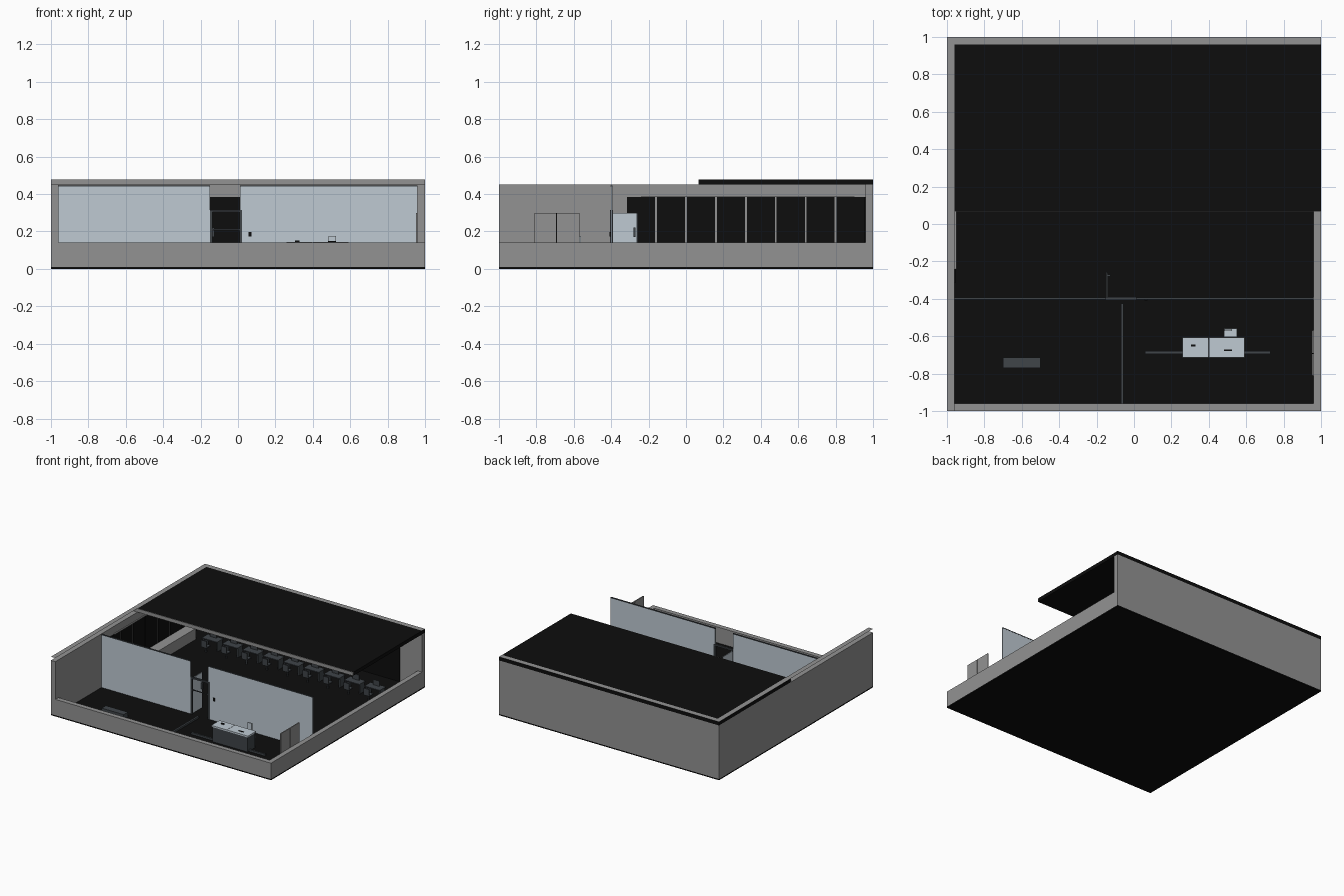
import bpy

if "Cube" in bpy.data.objects:
    bpy.data.objects.remove(bpy.data.objects["Cube"], do_unlink=True)


def material(name, r, g, b):
    m = bpy.data.materials.new(name)
    m.use_nodes = True
    m.diffuse_color = (r, g, b, 1)
    m.node_tree.nodes["Principled BSDF"].inputs["Base Color"].default_value = (r, g, b, 1)
    return m


GRAY = material("wall_gray", 0.29, 0.29, 0.29)
BLACK = material("black", 0.004, 0.004, 0.004)
PALE = material("pale_blue", 0.52, 0.59, 0.65)
SLATE = material("dark_slate", 0.05, 0.058, 0.066)


def box(name, x, y, z, mat):
    """Box spanning the given (low, high) ranges."""
    verts = [(a, b, c) for a in x for b in y for c in z]
    faces = [(0, 1, 3, 2), (4, 6, 7, 5), (0, 4, 5, 1), (2, 3, 7, 6), (0, 2, 6, 4), (1, 5, 7, 3)]
    mesh = bpy.data.meshes.new(name)
    mesh.from_pydata(verts, [], faces)
    mesh.materials.append(mat)
    ob = bpy.data.objects.new(name, mesh)
    bpy.context.collection.objects.link(ob)
    return ob


def sheet(name, x, y, z, mat):
    """Flat horizontal strip facing up."""
    mesh = bpy.data.meshes.new(name)
    mesh.from_pydata([(x[0], y[0], z), (x[1], y[0], z), (x[1], y[1], z), (x[0], y[1], z)],
                     [], [(0, 1, 2, 3)])
    mesh.materials.append(mat)
    ob = bpy.data.objects.new(name, mesh)
    bpy.context.collection.objects.link(ob)


FLOOR, LOW, TOP, ROOF = 0.01, 0.14, 0.45, 0.48
IN = 0.96

# Floor slab and outer walls
box("floor_slab", (-1, 1), (-1, 1), (0, FLOOR), BLACK)
box("left_wall", (-1, -IN), (-1, 1), (FLOOR, TOP), GRAY)
box("back_wall", (-IN, 1), (IN, 1), (FLOOR, TOP), GRAY)
box("front_low_wall", (-IN, 1), (-1, -IN), (FLOOR, LOW), GRAY)
box("side_low_wall", (IN, 1), (-IN, IN), (FLOOR, LOW), GRAY)

# Half roof with gray fascia and flat rim strips
box("roof", (-1, 1), (0.07, 1), (TOP, ROOF - 0.001), BLACK)
box("roof_fascia", (-1, 1), (0.066, 0.07), (TOP, ROOF - 0.001), GRAY)
sheet("rim_side", (-1, -IN), (-1, 1), ROOF, GRAY)
sheet("rim_back", (-IN, 1), (IN, 1), ROOF, GRAY)

# Dark panels along the inner walls, split by gray mullions
for i in range(8):
    y = -0.32 + 0.16 * i
    box("side_window_panel", (-IN, -0.955), (y + 0.005, y + 0.155), (FLOOR, 0.385), BLACK)
box("window_header", (-IN, -0.95), (-0.24, 0.9), (0.386, 0.39), GRAY)
box("back_window_panel", (-0.95, 0.8), (0.955, IN), (FLOOR, 0.385), BLACK)

# Partition on both sides of the doorway
for x in ((-IN, -0.15), (0.01, IN)):
    box("partition", x, (-0.402, -0.394), (FLOOR, 0.44), PALE)
    box("partition_cap", x, (-0.403, -0.393), (0.44, 0.447), SLATE)

# Door frame and open leaf
for x in (-0.15, 0.008):
    box("door_jamb", (x, x + 0.014), (-0.405, -0.39), (FLOOR, 0.315), SLATE)
box("door_head", (-0.15, 0.022), (-0.405, -0.39), (0.303, 0.315), SLATE)
box("door_leaf", (-0.148, -0.142), (-0.39, -0.265), (FLOOR, 0.3), PALE)
box("door_edge", (-0.149, -0.141), (-0.265, -0.257), (FLOOR, 0.3), SLATE)
box("door_handle", (-0.142, -0.125), (-0.28, -0.27), (0.17, 0.22), SLATE)
box("door_bar", (-0.14, 0.01), (-0.4, -0.395), (0.206, 0.213), SLATE)
box("wall_switch", (0.057, 0.073), (-0.408, -0.402), (0.172, 0.198), BLACK)

# Double door against the low side wall
for y in ((-0.81, -0.694), (-0.69, -0.57)):
    box("side_door", (0.951, 0.959), y, (FLOOR, 0.3), GRAY)
box("side_door_gap", (0.953, 0.957), (-0.694, -0.69), (FLOOR, 0.3), BLACK)

# Front rooms: floor strips, bench, reception desk and seat
box("divider_strip", (-0.07, -0.055), (-IN, -0.425), (FLOOR, 0.025), SLATE)
box("desk_strip", (0.06, 0.73), (-0.695, -0.68), (FLOOR, 0.025), SLATE)
box("bench", (-0.7, -0.5), (-0.77, -0.715), (FLOOR, 0.05), SLATE)
box("desk_body", (0.265, 0.585), (-0.71, -0.615), (FLOOR, 0.132), SLATE)
for x in ((0.258, 0.399), (0.401, 0.59)):
    box("desk_top", x, (-0.715, -0.608), (0.132, 0.144), PALE)
box("desk_phone", (0.305, 0.33), (-0.655, -0.645), (0.144, 0.152), BLACK)
box("desk_keyboard", (0.48, 0.525), (-0.68, -0.672), (0.144, 0.148), BLACK)
box("seat", (0.48, 0.55), (-0.605, -0.56), (0.06, 0.08), PALE)
box("seat_back", (0.485, 0.525), (-0.572, -0.562), (0.08, 0.175), PALE)
box("seat_post", (0.508, 0.522), (-0.59, -0.575), (FLOOR, 0.06), SLATE)

# Counter along the side wall of the large room
box("side_counter", (-0.955, -0.87), (0.1, 0.7), (FLOOR, 0.1), GRAY)

# Row of workstations under the roof
for i in range(9):
    x = -0.68 + 0.185 * i
    box("work_table", (x - 0.07, x + 0.07), (0.6, 0.68), (0.084, 0.092), SLATE)
    for s in (-1, 1):
        leg = x + s * 0.062
        box("table_leg", (leg - 0.006, leg + 0.006), (0.61, 0.67), (FLOOR, 0.084), SLATE)
    box("screen", (x - 0.03, x + 0.03), (0.65, 0.656), (0.095, 0.138), SLATE)
    box("chair_seat", (x - 0.025, x + 0.025), (0.53, 0.58), (0.055, 0.063), SLATE)
    box("chair_back", (x - 0.025, x + 0.025), (0.525, 0.531), (0.063, 0.115), SLATE)
    box("chair_post", (x - 0.005, x + 0.005), (0.55, 0.56), (FLOOR, 0.055), SLATE)
